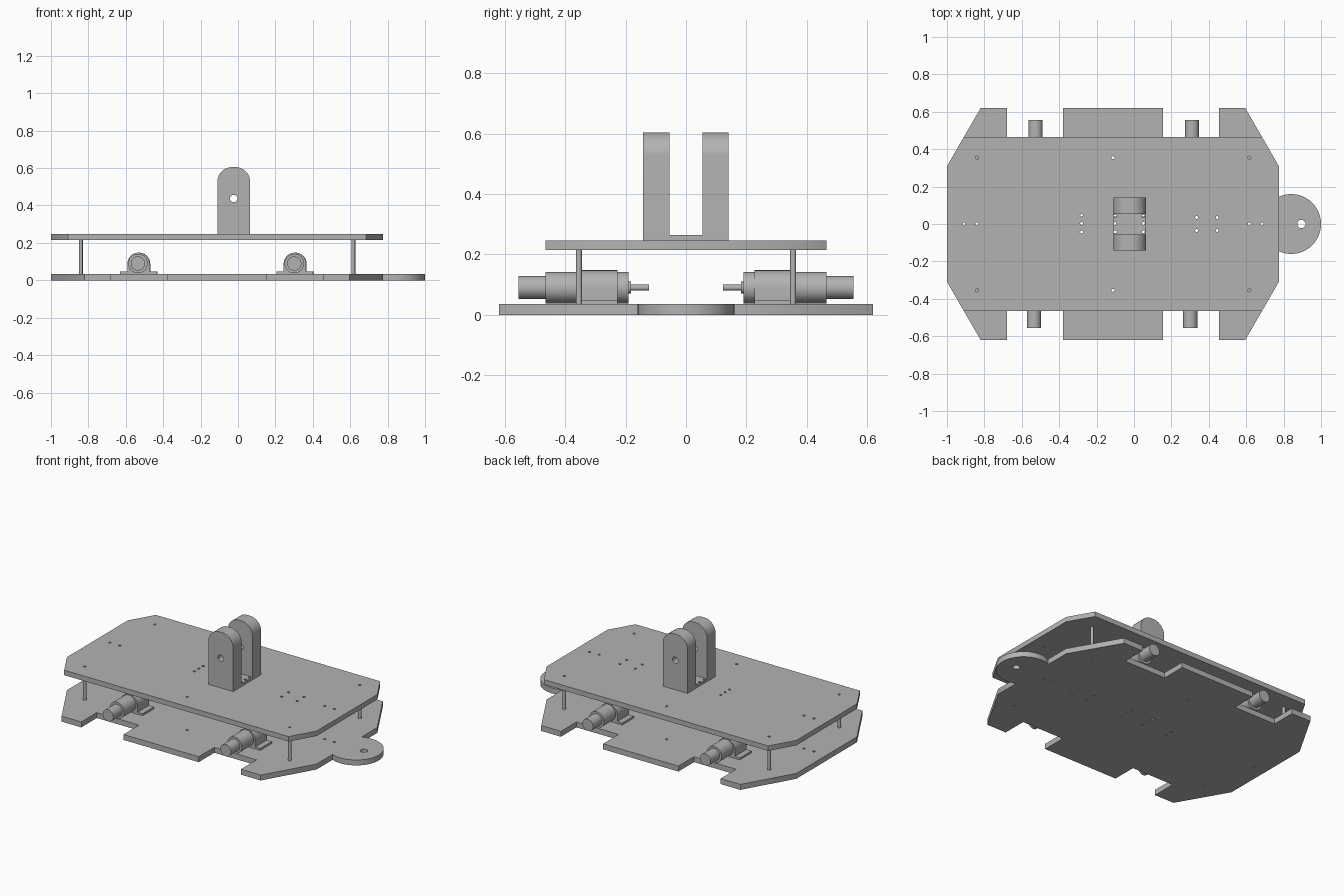
import bpy
import bmesh
from math import pi, sin, cos, radians, acos
from mathutils import Matrix

cube = bpy.data.objects.get("Cube")
if cube:
    bpy.data.objects.remove(cube, do_unlink=True)

grey = bpy.data.materials.new("plain grey")
grey.use_nodes = True
grey.diffuse_color = (0.45, 0.45, 0.45, 1)
grey.node_tree.nodes["Principled BSDF"].inputs["Base Color"].default_value = grey.diffuse_color

MID_X = -0.1125          # centre of the two decks
DECK, GAP_TOP, TOP = 0.035, 0.215, 0.247
UPRIGHT = Matrix.Rotation(pi / 2, 4, 'X')


def finish(name, mesh):
    obj = bpy.data.objects.new(name, mesh)
    bpy.context.collection.objects.link(obj)
    mesh.materials.clear()
    mesh.materials.append(grey)
    bpy.ops.object.select_all(action='DESELECT')
    obj.select_set(True)
    bpy.context.view_layer.objects.active = obj
    bpy.ops.object.shade_smooth_by_angle(angle=radians(30))
    return obj


def arc(cx, cy, r, start, end, steps=16):
    angles = [start + (end - start) * i / steps for i in range(steps + 1)]
    return [(cx + r * cos(a), cy + r * sin(a)) for a in angles]


def circle(cx, cy, r, steps=16):
    return arc(cx, cy, r, 0, 2 * pi, steps)[:-1]


def slab(name, outline, holes, depth, matrix):
    """Extrude an outline with holes, centred on its own plane."""
    curve = bpy.data.curves.new(name, 'CURVE')
    curve.dimensions = '2D'
    curve.fill_mode = 'BOTH'
    curve.extrude = depth / 2
    for loop in [outline] + holes:
        spline = curve.splines.new('POLY')
        spline.points.add(len(loop) - 1)
        for p, (x, y) in zip(spline.points, loop):
            p.co = (x, y, 0, 1)
        spline.use_cyclic_u = True
    temp = bpy.data.objects.new(name + " outline", curve)
    bpy.context.collection.objects.link(temp)
    graph = bpy.context.evaluated_depsgraph_get()
    mesh = bpy.data.meshes.new_from_object(temp.evaluated_get(graph))
    bpy.data.objects.remove(temp, do_unlink=True)
    bpy.data.curves.remove(curve)
    bm = bmesh.new()
    bm.from_mesh(mesh)
    bmesh.ops.remove_doubles(bm, verts=bm.verts, dist=1e-5)
    bmesh.ops.recalc_face_normals(bm, faces=bm.faces)
    bm.transform(matrix)
    bm.to_mesh(mesh)
    bm.free()
    mesh.name = name
    return finish(name, mesh)


def lathe(name, profile, matrix, steps=32):
    """Turn a (radius, height) profile about its own z axis."""
    bm = bmesh.new()
    verts = [bm.verts.new((r, 0, h)) for r, h in profile]
    edges = [bm.edges.new(pair) for pair in zip(verts, verts[1:])]
    bmesh.ops.spin(bm, geom=verts + edges, axis=(0, 0, 1), cent=(0, 0, 0),
                   angle=2 * pi, steps=steps)
    bmesh.ops.remove_doubles(bm, verts=bm.verts, dist=1e-5)
    bmesh.ops.recalc_face_normals(bm, faces=bm.faces)
    bm.transform(matrix)
    mesh = bpy.data.meshes.new(name)
    bm.to_mesh(mesh)
    bm.free()
    return finish(name, mesh)


def mirror_y(half):
    return half + [(x, -y) for x, y in reversed(half)]


# Hole pattern shared by both decks
posts = [(x, y) for x in (-0.84, 0.617) for y in (-0.355, 0.355)]
spots = posts + [(MID_X, -0.355), (MID_X, 0.355)]
spots += [(x, 0) for x in (-0.91, -0.84, 0.617, 0.685)]
spots += [(x, y) for x in (-0.28, -0.1, 0.05) for y in (-0.042, 0.003, 0.047)]
spots += [(x, y) for x in (0.335, 0.445) for y in (-0.035, 0.035)]
pin_holes = [circle(x, y, 0.008, 12) for x, y in spots]

# Lower deck: wheel notches and a round hitch tongue
half = [(-1, 0.308), (-0.82, 0.62), (-0.68, 0.62), (-0.68, 0.462), (-0.38, 0.462),
        (-0.38, 0.62), (0.155, 0.62), (0.155, 0.462), (0.455, 0.462), (0.455, 0.62),
        (0.595, 0.62), (0.775, 0.308)]
reach = acos((0.775 - 0.84) / 0.16)
outline = half + arc(0.84, 0, 0.16, reach, -reach, 40) + [(x, -y) for x, y in reversed(half)]
slab("lower_deck", outline, pin_holes + [circle(0.895, 0, 0.022)], DECK,
     Matrix.Translation((0, 0, DECK / 2)))

# Upper deck
half = [(-1, 0.308), (-0.91, 0.465), (0.685, 0.465), (0.775, 0.308)]
slab("upper_deck", mirror_y(half), pin_holes, TOP - GAP_TOP,
     Matrix.Translation((0, 0, (TOP + GAP_TOP) / 2)))

# Standoffs between the decks
for i, (x, y) in enumerate(posts):
    lathe(f"standoff_{i + 1}", [(0, DECK), (0.01, DECK), (0.01, GAP_TOP), (0, GAP_TOP)],
          Matrix.Translation((x, y, 0)), 16)

# Fork: base plate and two round-topped arms
left, right, peak, bend = -0.11, 0.065, 0.605, 0.078
slab("fork_base", [(left, -0.055), (right, -0.055), (right, 0.055), (left, 0.055)],
     [circle(x, y, 0.008, 12) for x in (-0.1, 0.05) for y in (-0.042, 0.003, 0.042)],
     0.018, Matrix.Translation((0, 0, TOP + 0.009)))
arm = [(left, TOP), (right, TOP)]
arm += arc(right - bend, peak - bend, bend, 0, pi / 2)
arm += arc(left + bend, peak - bend, bend, pi / 2, pi)
for side, y in (("front", -0.099), ("back", 0.098)):
    slab(f"fork_arm_{side}", arm, [circle(-0.023, 0.437, 0.02, 24)], 0.087,
         Matrix.Translation((0, y, 0)) @ UPRIGHT)

# Geared motors, each held by an arched clamp; the back pair is turned half round
motor = [(0, 0.555), (0.038, 0.555), (0.038, 0.465), (0.052, 0.465), (0.052, 0.19),
         (0.02, 0.19), (0.02, 0.182), (0.01, 0.182), (0.01, 0.122), (0, 0.122)]
clamp = [(-0.095, 0.035), (0.098, 0.035), (0.098, 0.048), (0.063, 0.048)]
clamp += arc(0.003, 0.088, 0.06, 0, pi)
clamp += [(-0.057, 0.048), (-0.095, 0.048)]
turn = (Matrix.Translation((MID_X, 0, 0)) @ Matrix.Rotation(pi, 4, 'Z')
        @ Matrix.Translation((-MID_X, 0, 0)))
for side, place in (("front", Matrix.Identity(4)), ("back", turn)):
    for i, x in enumerate((-0.535, 0.301)):
        lathe(f"motor_{side}_{i + 1}", motor,
              place @ Matrix.Translation((x, 0, 0.09)) @ UPRIGHT)
        slab(f"motor_clamp_{side}_{i + 1}", clamp, [], 0.118,
             place @ Matrix.Translation((x, -0.286, 0)) @ UPRIGHT)
